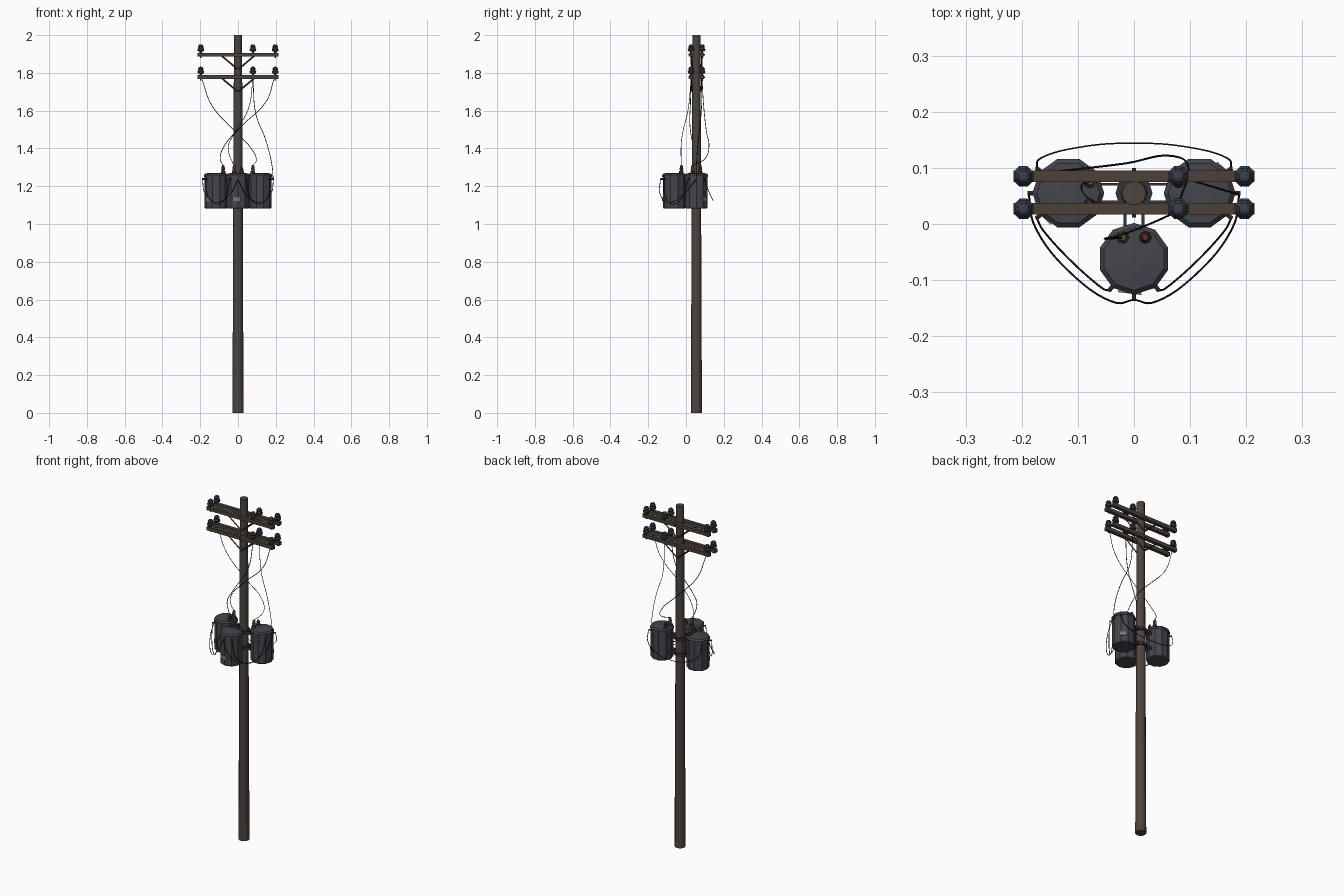
import bpy, bmesh, math
from mathutils import Vector, Matrix

if "Cube" in bpy.data.objects:
    bpy.data.objects.remove(bpy.data.objects["Cube"])

def material(name, rgb):
    m = bpy.data.materials.new(name)
    m.diffuse_color = (*rgb, 1)
    m.use_nodes = True
    m.node_tree.nodes["Principled BSDF"].inputs["Base Color"].default_value = m.diffuse_color
    return m

WOOD = material("pole_wood", (0.075, 0.058, 0.047))
ARM = material("arm_wood", (0.072, 0.053, 0.041))
TANK = material("tank_grey", (0.058, 0.059, 0.073))
GLASS = material("insulator_blue_grey", (0.042, 0.050, 0.068))
STEEL = material("dark_steel", (0.034, 0.035, 0.043))
WIRE = material("black_wire", (0.012, 0.013, 0.015))
RED = material("bushing_red", (0.11, 0.035, 0.035))
GREEN = material("bushing_olive", (0.12, 0.125, 0.07))
PLATE = material("plate_grey", (0.19, 0.19, 0.20))

def finish(name, bm, mat):
    bmesh.ops.recalc_face_normals(bm, faces=bm.faces)
    me = bpy.data.meshes.new(name)
    bm.to_mesh(me)
    bm.free()
    me.materials.append(mat)
    ob = bpy.data.objects.new(name, me)
    bpy.context.collection.objects.link(ob)
    return ob

def lathe(name, profile, segs, loc, mat, start=0.0):
    """Revolve (radius, height) points around z, capped at both ends."""
    bm = bmesh.new()
    rings = []
    for r, z in profile:
        rings.append([bm.verts.new((loc[0] + r * math.cos(start + 2 * math.pi * i / segs),
                                    loc[1] + r * math.sin(start + 2 * math.pi * i / segs),
                                    loc[2] + z)) for i in range(segs)])
    for a, b in zip(rings, rings[1:]):
        for i in range(segs):
            j = (i + 1) % segs
            bm.faces.new((a[i], a[j], b[j], b[i]))
    bm.faces.new(rings[0])
    bm.faces.new(rings[-1])
    return finish(name, bm, mat)

def box(name, loc, size, mat, angle=0.0):
    bm = bmesh.new()
    m = Matrix.Translation(loc) @ Matrix.Rotation(angle, 4, 'Z') @ Matrix.Diagonal((*size, 1))
    bmesh.ops.create_cube(bm, size=1, matrix=m)
    return finish(name, bm, mat)

def rod(name, a, b, r, mat, segs=6):
    a, b = Vector(a), Vector(b)
    bm = bmesh.new()
    m = Matrix.Translation((a + b) / 2) @ (b - a).to_track_quat('Z', 'Y').to_matrix().to_4x4()
    bmesh.ops.create_cone(bm, cap_ends=True, segments=segs, radius1=r, radius2=r,
                          depth=(b - a).length, matrix=m)
    return finish(name, bm, mat)

def wire(name, pts, r=0.0018):
    cu = bpy.data.curves.new(name, 'CURVE')
    cu.dimensions = '3D'
    cu.bevel_depth = r
    cu.bevel_resolution = 0
    cu.resolution_u = 6
    cu.use_fill_caps = True
    sp = cu.splines.new('BEZIER')
    sp.bezier_points.add(len(pts) - 1)
    for p, co in zip(sp.bezier_points, pts):
        p.co = co
        p.handle_left_type = p.handle_right_type = 'AUTO'
    cu.materials.append(WIRE)
    ob = bpy.data.objects.new(name, cu)
    bpy.context.collection.objects.link(ob)
    bpy.ops.object.select_all(action='DESELECT')
    ob.select_set(True)
    bpy.context.view_layer.objects.active = ob
    bpy.ops.object.convert(target='MESH')

PY = 0.055  # pole axis

# Tapered pole
lathe("pole", [(0.0295, 0), (0.0215, 2.0)], 12, (0, PY, 0), WOOD)

# Two levels of paired crossarms with insulators, bolts and V braces
ins = [(0.006, 0), (0.006, 0.008), (0.017, 0.010), (0.0195, 0.020), (0.014, 0.027),
       (0.016, 0.034), (0.010, 0.044), (0.004, 0.046)]
for lvl, z in (("upper", 1.896), ("lower", 1.778)):
    for side, y in (("front", 0.027), ("back", 0.085)):
        box(f"{lvl}_{side}_crossarm", (0, y, z), (0.43, 0.02, 0.021), ARM)
        for i, x in enumerate((-0.197, 0.079, 0.197)):
            lathe(f"{lvl}_{side}_insulator_{i}", ins, 8, (x, y, z + 0.009), GLASS, math.pi / 8)
            rod(f"{lvl}_{side}_pin_{i}", (x, y, z - 0.018), (x, y, z), 0.004, STEEL)
        for s in (-1, 1):
            rod(f"{lvl}_{side}_brace_{s}", (s * 0.085, y, z - 0.007),
                (s * 0.004, y + (0.004 if y < PY else -0.004), z - 0.075), 0.0045, ARM, 4)
    rod(f"{lvl}_through_bolt", (0, 0.012, z), (0, 0.1, z), 0.004, STEEL)

# Steel bands around the pole that carry the tanks
for i, z in enumerate((1.225, 1.135)):
    lathe(f"pole_band_{i}", [(0.033, -0.008), (0.033, 0.008)], 10, (0, PY, z), STEEL)

# Three transformer tanks; direction = angle pointing away from the pole
tank = [(0.056, 1.082), (0.061, 1.086), (0.061, 1.248), (0.064, 1.249), (0.064, 1.260),
        (0.056, 1.268), (0.02, 1.271)]
for name, ang, plate in (("front", -90, -7), ("left", 180, 46), ("right", 0, 46)):
    a = math.radians(ang)
    out, lat = Vector((math.cos(a), math.sin(a), 0)), Vector((-math.sin(a), math.cos(a), 0))
    c = Vector((0, PY, 0)) + out * 0.117
    lathe(name + "_tank", tank, 10, c, TANK, a)
    # Hanger bars between tank and pole bands
    for z in (1.225, 1.135):
        for s in (-1, 1):
            p = c - out * 0.074 + lat * s * 0.016
            box(f"{name}_hanger_{s}_{z}", (p.x, p.y, z), (0.056, 0.005, 0.016), STEEL, a)
    # High voltage bushings on the lid
    for s, col, h in ((1, RED, 0.033), (-1, GREEN, 0.047)):
        p = c - out * 0.038 + lat * s * 0.020
        lathe(f"{name}_bushing_{s}", [(0.011, 0), (0.011, 0.012), (0.008, 0.016), (0.010, 0.024),
              (0.008, h - 0.008), (0.005, h)], 8, (p.x, p.y, 1.266), col)
        if col is GREEN:
            lathe(f"{name}_bushing_base", [(0.012, 0), (0.012, 0.014)], 8, (p.x, p.y, 1.266), RED)
    # Low voltage lugs on the outer wall
    for i, d in enumerate((-38, 0, 38)):
        t = a + math.radians(d)
        v = Vector((math.cos(t), math.sin(t), 0))
        z = Vector((0, 0, 1.238))
        rod(f"{name}_lug_{i}", c + v * 0.055 + z, c + v * 0.073 + z, 0.0045, STEEL)
    # Rating plate
    t = a + math.radians(plate)
    p = c + Vector((math.cos(t), math.sin(t), 0)) * 0.0605
    box(name + "_rating_plate", (p.x, p.y, 1.131), (0.004, 0.042 if name == "front" else 0.032, 0.021),
        PLATE, t)

# Drop wires from the lower crossarms to the tanks
wire("drop_wire_left_arm", [(-0.19, 0.085, 1.765), (-0.14, 0.093, 1.63), (-0.015, 0.108, 1.49),
     (0.07, 0.121, 1.40), (0.097, 0.10, 1.345), (0.079, 0.035, 1.31)])
wire("drop_wire_right_arm", [(0.19, 0.027, 1.765), (0.15, 0.024, 1.65), (0.01, 0.022, 1.51),
     (-0.08, 0.045, 1.40), (-0.093, 0.07, 1.34), (-0.079, 0.075, 1.31)])
wire("drop_wire_front_tank", [(0.079, 0.027, 1.765), (0.055, 0.012, 1.61), (-0.025, -0.02, 1.47),
     (-0.052, -0.026, 1.41), (-0.04, -0.026, 1.35), (-0.02, -0.024, 1.31)])
wire("drop_wire_right_tank", [(0.079, 0.085, 1.765), (0.095, 0.08, 1.58), (0.145, 0.065, 1.45),
     (0.18, 0.055, 1.31), (0.186, 0.055, 1.24)])

# Low voltage jumpers sagging between the tanks
for s, side in ((-1, "left"), (1, "right")):
    wire(side + "_jumper", [(s * 0.174, 0.011, 1.238), (s * 0.155, -0.02, 1.14),
         (s * 0.11, -0.068, 1.105), (s * 0.065, -0.108, 1.14), (s * 0.045, -0.119, 1.238)])
    wire(side + "_middle_jumper", [(s * 0.188, 0.055, 1.238), (s * 0.174, -0.01, 1.16),
         (s * 0.11, -0.09, 1.115), (s * 0.04, -0.138, 1.16), (0, -0.135, 1.238)])
wire("back_jumper", [(-0.174, 0.10, 1.238), (-0.165, 0.118, 1.18), (-0.09, 0.138, 1.135),
     (0, 0.144, 1.125), (0.09, 0.138, 1.135), (0.165, 0.118, 1.18), (0.174, 0.10, 1.238)])
